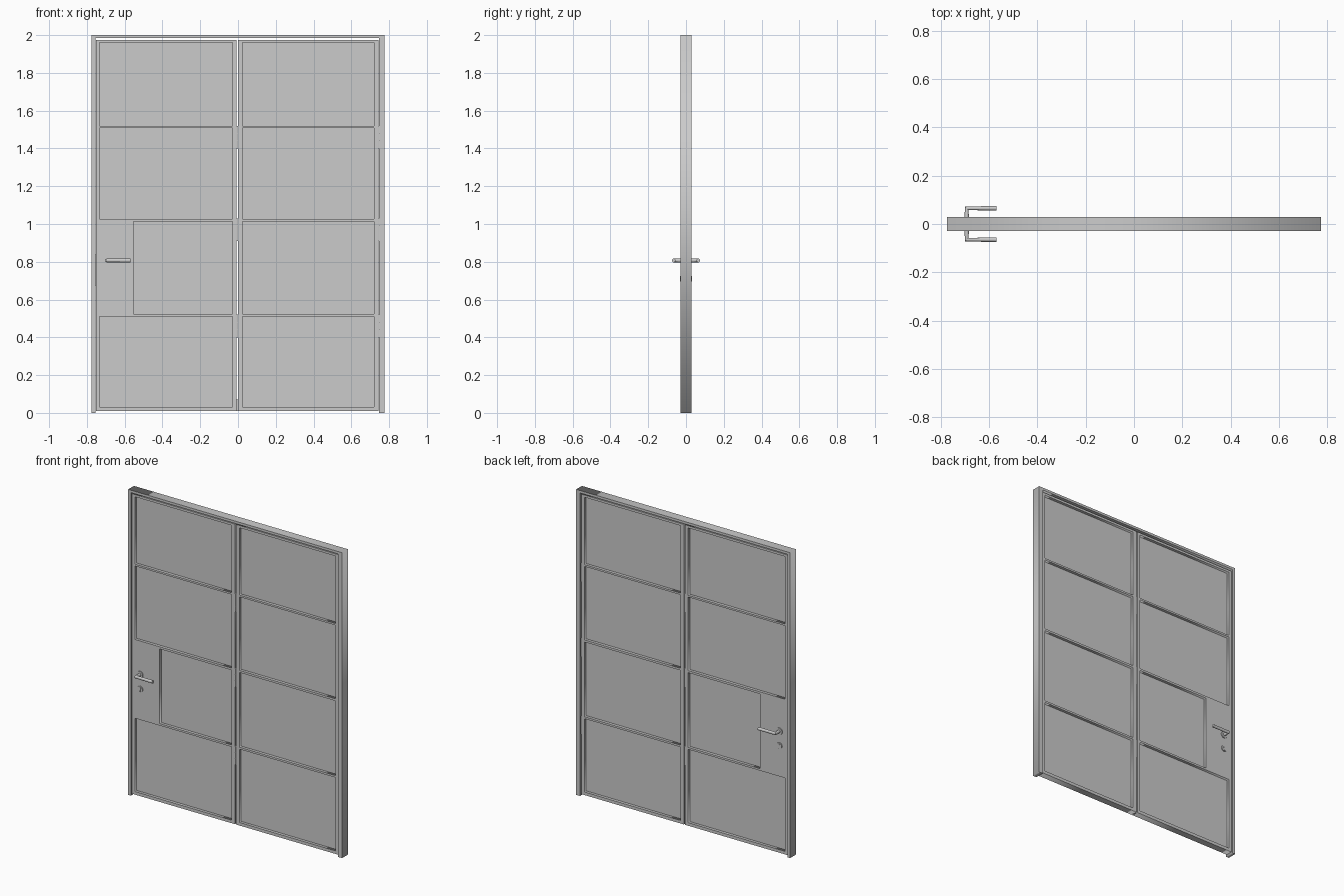
import bpy, bmesh
from math import pi
from mathutils import Matrix

if "Cube" in bpy.data.objects:
    bpy.data.objects.remove(bpy.data.objects["Cube"])

FRAME_D, LEAF_D, PANE_D = 0.03, 0.022, 0.003      # half depths


def add_object(name, mesh):
    obj = bpy.data.objects.new(name, mesh)
    bpy.context.collection.objects.link(obj)
    return obj


def curve_to_mesh(name, curve, matrix=Matrix()):
    tmp = add_object(name + "_tmp", curve)
    dg = bpy.context.evaluated_depsgraph_get()
    mesh = bpy.data.meshes.new_from_object(tmp.evaluated_get(dg))
    bpy.data.objects.remove(tmp)
    mesh.transform(matrix)
    return add_object(name, mesh)


def plate(name, outlines, half_depth):
    """Extrude x-z outlines along y; inner outlines become openings."""
    cu = bpy.data.curves.new(name, 'CURVE')
    cu.dimensions, cu.fill_mode, cu.extrude = '2D', 'BOTH', half_depth
    for pts in outlines:
        sp = cu.splines.new('POLY')
        sp.points.add(len(pts) - 1)
        for p, (x, z) in zip(sp.points, pts):
            p.co = (x, z, 0, 1)
        sp.use_cyclic_u = True
    return curve_to_mesh(name, cu, Matrix.Rotation(pi / 2, 4, 'X'))


def rect(x0, x1, z0, z1):
    return [(x0, z0), (x1, z0), (x1, z1), (x0, z1)]


def box(name, x0, x1, y0, y1, z0, z1):
    bm = bmesh.new()
    m = Matrix.Translation(((x0 + x1) / 2, (y0 + y1) / 2, (z0 + z1) / 2)) \
        @ Matrix.Diagonal((x1 - x0, y1 - y0, z1 - z0, 1))
    bmesh.ops.create_cube(bm, size=1, matrix=m)
    mesh = bpy.data.meshes.new(name)
    bm.to_mesh(mesh)
    return add_object(name, mesh)


def smooth(obj):
    bpy.ops.object.select_all(action='DESELECT')
    obj.select_set(True)
    bpy.context.view_layer.objects.active = obj
    bpy.ops.object.shade_smooth_by_angle()


def cylinder(name, loc, r, depth, along_y=False):
    bm = bmesh.new()
    m = Matrix.Translation(loc)
    if along_y:
        m = m @ Matrix.Rotation(pi / 2, 4, 'X')
    bmesh.ops.create_cone(bm, cap_ends=True, segments=24, radius1=r, radius2=r,
                          depth=depth, matrix=m)
    mesh = bpy.data.meshes.new(name)
    bm.to_mesh(mesh)
    obj = add_object(name, mesh)
    smooth(obj)
    return obj


# Outer frame: two jambs and a header, open at the floor
plate("outer_frame", [[(-0.775, 0), (-0.755, 0), (-0.755, 1.984), (0.747, 1.984),
                       (0.747, 0), (0.775, 0), (0.775, 2), (-0.775, 2)]], FRAME_D)

# Two leaves with four recessed panes each; left leaf keeps a solid lock area
rows = [(0.03, 0.51), (0.523, 1.012), (1.026, 1.507), (1.519, 1.96)]
leaves = [("left", -0.752, -0.008, -0.732, -0.03),
          ("right", 0.0, 0.743, 0.025, 0.721)]
for side, x0, x1, p0, p1 in leaves:
    holes = []
    for i, (z0, z1) in enumerate(rows):
        left = -0.552 if side == "left" and i == 1 else p0
        holes.append(rect(left, p1, z0, z1))
        box(f"{side}_pane_{i + 1}", left - 0.004, p1 + 0.004, -PANE_D, PANE_D,
            z0 - 0.004, z1 + 0.004)
    plate(f"{side}_leaf", [rect(x0, x1, 0.01, 1.975)] + holes, LEAF_D)

# Hinges in the middle gap and against the right jamb
for where, x, w in (("middle", -0.004, 0.004), ("jamb", 0.745, 0.002)):
    for i, z in enumerate((0.46, 0.97, 1.46)):
        box(f"{where}_hinge_plate_{i + 1}", x - w, x + w, -0.018, 0.018, z - 0.06, z + 0.06)
        for k in (-1, 0, 1):
            cylinder(f"{where}_hinge_knuckle_{i + 1}_{k + 2}", (x, -0.019, z + k * 0.04),
                     0.005, 0.038)
box("bottom_bolt", -0.008, 0, -0.01, 0.01, 0.01, 0.07)

# Latch plate and bolt at the left edge
box("latch_plate", -0.756, -0.751, -0.012, 0.012, 0.675, 0.838)

# Lever, rose and lock cylinder on both faces
HX, HZ, KZ = -0.693, 0.807, 0.712
for face, s in (("front", -1), ("back", 1)):
    cylinder(f"{face}_rose", (HX, s * 0.024, HZ), 0.022, 0.008, True)
    cu = bpy.data.curves.new("lever", 'CURVE')
    cu.dimensions, cu.bevel_depth, cu.bevel_resolution = '3D', 0.01, 5
    cu.use_fill_caps = True
    sp = cu.splines.new('POLY')
    sp.points.add(2)
    for p, co in zip(sp.points, [(HX, s * 0.02, HZ), (HX, s * 0.065, HZ), (-0.57, s * 0.065, HZ)]):
        p.co = (*co, 1)
    smooth(curve_to_mesh(f"{face}_lever", cu))
    cylinder(f"{face}_lock_rose", (HX, s * 0.024, KZ), 0.02, 0.008, True)
    cylinder(f"{face}_lock_cylinder", (HX, s * 0.026, KZ + 0.004), 0.009, 0.010, True)
    box(f"{face}_lock_body", HX - 0.005, HX + 0.005, s * 0.026 - 0.005, s * 0.026 + 0.005,
        KZ - 0.016, KZ)
